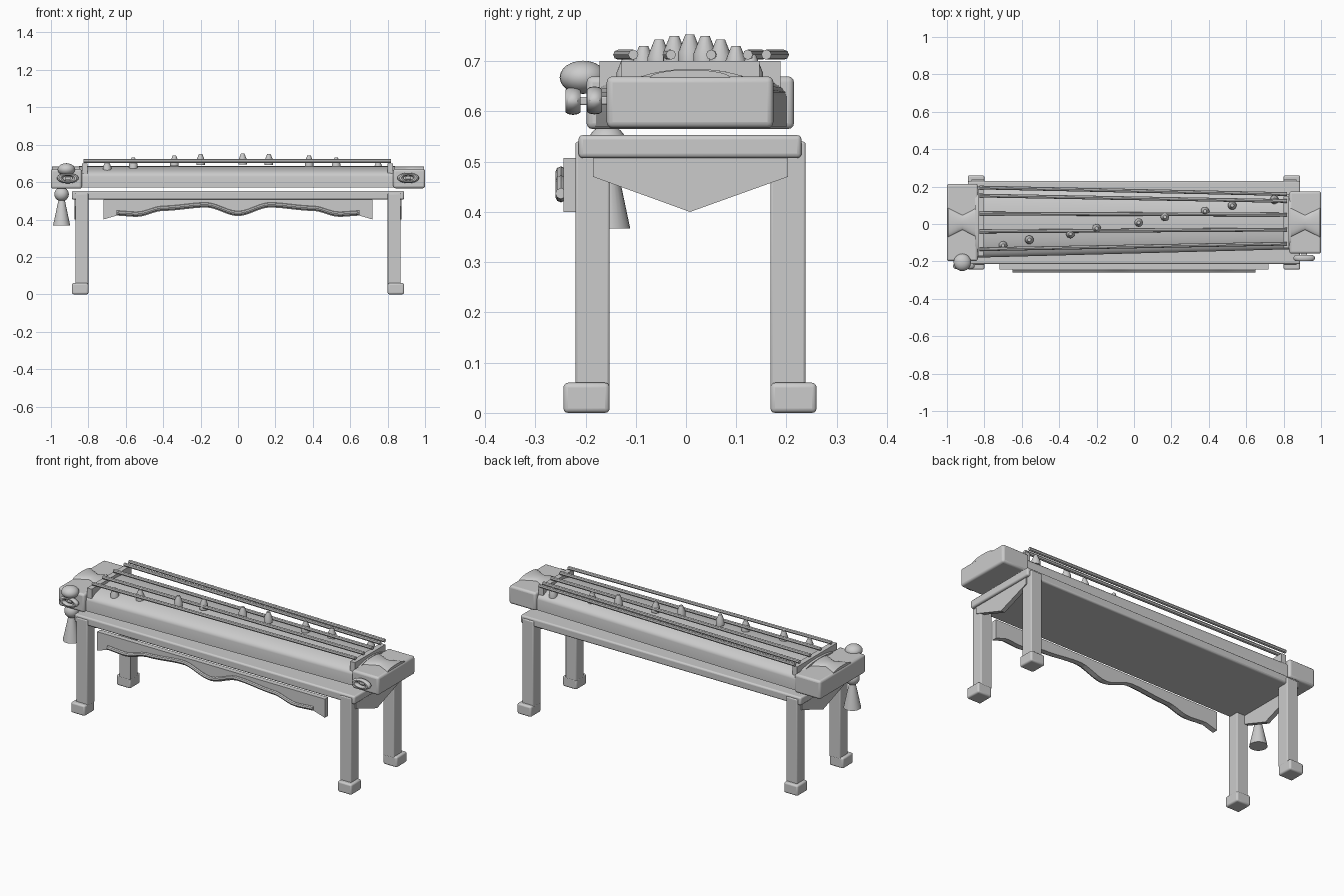
import bpy, bmesh, math
from mathutils import Vector

cube = bpy.data.objects.get("Cube")
if cube:
    bpy.data.objects.remove(cube)

grey = bpy.data.materials.new("plain_grey")
grey.use_nodes = True
COLOUR = (0.6, 0.6, 0.6, 1)
grey.diffuse_color = COLOUR
grey.node_tree.nodes["Principled BSDF"].inputs["Base Color"].default_value = COLOUR


def finish(bm, name, smooth=False, bevel=0):
    bmesh.ops.recalc_face_normals(bm, faces=bm.faces)
    mesh = bpy.data.meshes.new(name)
    bm.to_mesh(mesh)
    bm.free()
    mesh.materials.append(grey)
    ob = bpy.data.objects.new(name, mesh)
    bpy.context.collection.objects.link(ob)
    if bevel:
        mod = ob.modifiers.new("Bevel", 'BEVEL')
        mod.width, mod.segments = bevel, 3
    if smooth or bevel:
        bpy.ops.object.select_all(action='DESELECT')
        ob.select_set(True)
        bpy.context.view_layer.objects.active = ob
        bpy.ops.object.shade_smooth_by_angle(angle=math.radians(35))
    return ob


def box(name, xs, ys, zs, bevel=0):
    bm = bmesh.new()
    bmesh.ops.create_cube(bm, size=1)
    for v in bm.verts:
        v.co = [r[0] if c < 0 else r[1] for c, r in zip(v.co, (xs, ys, zs))]
    return finish(bm, name, bevel=bevel)


def loft(name, rings, smooth=False):
    """Skin equal-length closed rings and cap both ends."""
    bm = bmesh.new()
    loops = [[bm.verts.new(p) for p in ring] for ring in rings]
    for a, b in zip(loops, loops[1:]):
        for i in range(len(a)):
            j = (i + 1) % len(a)
            bm.faces.new((a[i], a[j], b[j], b[i]))
    bm.faces.new(loops[0])
    bm.faces.new(loops[-1])
    return finish(bm, name, smooth)


def turned(name, centre, profile, sides=24):
    """Vertical turned part from (radius, height) pairs."""
    x, y = centre
    rings = [[(x + r * math.cos(2 * math.pi * i / sides),
               y + r * math.sin(2 * math.pi * i / sides), z)
              for i in range(sides)] for r, z in profile]
    return loft(name, rings, True)


def tube(name, points, radius, sides=8):
    """Round rod following points that run along x."""
    rings = []
    for p in points:
        rings.append([(p[0], p[1] + radius * math.cos(2 * math.pi * i / sides),
                       p[2] + radius * math.sin(2 * math.pi * i / sides))
                      for i in range(sides)])
    return loft(name, rings, True)


# Table: top, legs and feet
box("table_top", (-0.888, 0.888), (-0.214, 0.23), (0.507, 0.553), 0.009)
for sx, side in ((-1, "right"), (1, "left")):
    lx = sorted((sx * 0.80, sx * 0.87))
    fx = sorted((sx * 0.80, sx * 0.888))
    box(f"front_{side}_leg", lx, (-0.22, -0.152), (0.05, 0.54), 0.005)
    box(f"back_{side}_leg", lx, (0.168, 0.238), (0.05, 0.54), 0.005)
    box(f"front_{side}_foot", fx, (-0.244, -0.152), (0, 0.06), 0.009)
    box(f"back_{side}_foot", fx, (0.168, 0.26), (0, 0.06), 0.009)
    # Pointed panel between the legs at each end
    outline = [(-0.185, 0.51), (-0.185, 0.47), (0.008, 0.40), (0.203, 0.47), (0.203, 0.51)]
    loft(f"{side}_end_apron", [[(sx * x, y, z) for y, z in outline] for x in (0.85, 0.875)])


# Wavy front apron with a raised rail along its lower edge
def wave(x):
    keys = [(0, 0.434), (0.17, 0.48), (0.40, 0.462), (0.54, 0.43), (0.66, 0.437)]
    x = abs(x)
    for (x0, z0), (x1, z1) in zip(keys, keys[1:]):
        if x <= x1:
            t = (x - x0) / (x1 - x0)
            return z0 + (z1 - z0) * t * t * (3 - 2 * t)
    return keys[-1][1]


steps = [-0.65 + 1.3 * i / 48 for i in range(49)]
lower = [(-0.72, 0.40)] + [(x, wave(x) - 0.016) for x in steps] + [(0.72, 0.40)]
loft("front_apron", [[(x, y, z) for x, z in lower] + [(0.72, y, 0.507), (-0.72, y, 0.507)]
                     for y in (-0.244, -0.214)])
tube("apron_rail", [(x, -0.249, wave(x)) for x in steps], 0.011)


# Instrument body: tapered with an arched top
def body_ring(x, y0, y1):
    mid, half = (y0 + y1) / 2, (y1 - y0) / 2
    arch = [(x, mid + half * math.cos(math.pi * i / 20),
             0.63 + 0.055 * math.sin(math.pi * i / 20)) for i in range(21)]
    return [(x, y0, 0.57), (x, y1, 0.57)] + arch


loft("instrument_body", [body_ring(-0.85, -0.18, 0.2), body_ring(0.84, -0.135, 0.16)], True)

# End blocks, each with a shallow arched crown
box("right_end_block", (-1, -0.835), (-0.198, 0.215), (0.565, 0.67), 0.012)
box("left_end_block", (0.83, 1), (-0.158, 0.174), (0.567, 0.67), 0.012)
for name, x0, x1 in (("right_crown", -0.995, -0.84), ("left_crown", 0.835, 0.995)):
    rings = []
    for k in range(9):
        half = 0.04 + 0.04 * abs(k / 4 - 1)
        x = x0 + (x1 - x0) * k / 8
        rings.append([(x, 0.008 + half * math.cos(math.pi * i / 12),
                       0.667 + 0.016 * math.sin(math.pi * i / 12)) for i in range(13)])
    loft(name, rings, True)

# End bridges and strings
box("right_end_bridge", (-0.835, -0.805), (-0.172, 0.188), (0.62, 0.70))
box("left_end_bridge", (0.80, 0.83), (-0.128, 0.146), (0.62, 0.70))
for i in range(5):
    start = Vector((-0.825, (-0.135, -0.04, 0.056, 0.152, 0.195)[i], 0.713))
    end = Vector((0.817, (-0.105, -0.03, 0.05, 0.123, 0.16)[i], 0.713))
    tube(f"string_{i + 1}", [start, end], 0.01)

# Diagonal row of movable bridges
for i, x in enumerate((-0.70, -0.56, -0.34, -0.20, 0.025, 0.165, 0.38, 0.525, 0.75)):
    y = -0.115 + 0.245 * i / 8
    top = 0.753 - 0.04 * ((i - 4) / 4) ** 2
    turned(f"movable_bridge_{i + 1}", (x, y),
           [(0.023, top - 0.058), (0.023, top - 0.035), (0.009, top)], 16)


# Flattened hanging rings on the block fronts
def ring(name, x, y, z, back):
    bm = bmesh.new()
    loops = []
    for i in range(24):
        a = 2 * math.pi * i / 24
        loop = []
        for j in range(10):
            b = 2 * math.pi * j / 10
            r = 0.042 + 0.016 * math.cos(b)
            loop.append(bm.verts.new((x + r * math.cos(a), y + 0.016 * math.sin(b),
                                      z + 0.48 * r * math.sin(a))))
        loops.append(loop)
    for i in range(24):
        for j in range(10):
            n, m = (i + 1) % 24, (j + 1) % 10
            bm.faces.new((loops[i][j], loops[n][j], loops[n][m], loops[i][m]))
    finish(bm, name, True)
    box(name + "_pin", (x - 0.015, x + 0.015), (y, back), (z - 0.008, z + 0.008), 0.003)


ring("right_ring", -0.91, -0.225, 0.621, -0.19)
ring("left_ring", 0.91, -0.182, 0.622, -0.15)

# Tassel: flattened knob, bead and flared skirt
knob = [(0.046 * math.sin(math.pi * i / 12) + 0.0005, 0.668 - 0.033 * math.cos(math.pi * i / 12))
        for i in range(13)]
turned("tassel_knob", (-0.918, -0.205), knob)
bead = [(0.038 * math.sin(math.pi * i / 12) + 0.0005, 0.535 - 0.038 * math.cos(math.pi * i / 12))
        for i in range(13)]
turned("tassel_bead", (-0.943, -0.157), bead)
turned("tassel_skirt", (-0.943, -0.157), [(0.046, 0.367), (0.02, 0.49), (0.016, 0.505)])
